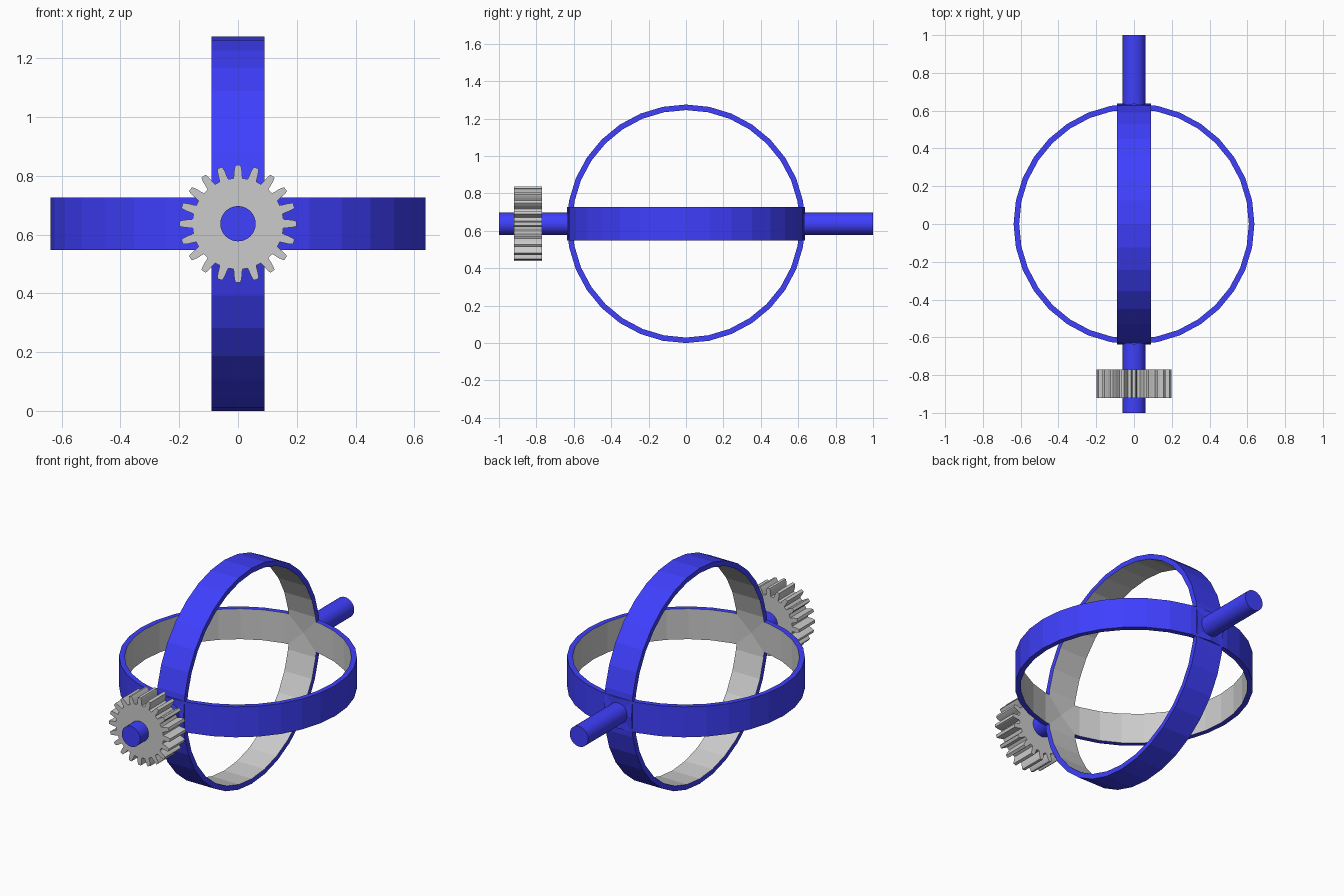
import bpy, math
from mathutils import Matrix

if "Cube" in bpy.data.objects:
    bpy.data.objects.remove(bpy.data.objects["Cube"])

CZ = 0.6375                      # height of the common centre
R_OUT, R_IN, HALF_W = 0.6375, 0.608, 0.09
SIDES = 32

blue = bpy.data.materials.new("blue")
blue.diffuse_color = (0.05, 0.05, 1.0, 1.0)
blue.use_nodes = True
blue.node_tree.nodes["Principled BSDF"].inputs["Base Color"].default_value = blue.diffuse_color


def add_object(name, verts, faces, rot, mat=None):
    mesh = bpy.data.meshes.new(name)
    mesh.from_pydata(verts, [], faces)
    mesh.transform(Matrix.Translation((0, 0, CZ)) @ rot)
    if mat:
        mesh.materials.append(mat)
    obj = bpy.data.objects.new(name, mesh)
    bpy.context.collection.objects.link(obj)
    return obj


def sweep(name, profile, rot, mat=None):
    """Revolve an open (radius, height) profile about local z."""
    n = len(profile)
    verts = [(r * math.cos(a), r * math.sin(a), z)
             for a in (2 * math.pi * i / SIDES for i in range(SIDES))
             for r, z in profile]
    faces = [(i * n + j, (i + 1) % SIDES * n + j,
              (i + 1) % SIDES * n + j + 1, i * n + j + 1)
             for i in range(SIDES) for j in range(n - 1)]
    return add_object(name, verts, faces, rot, mat)


def prism(name, outline, y0, y1, mat=None):
    """Extrude an (x, z) outline along y."""
    n = len(outline)
    verts = [(x, y, z) for y in (y0, y1) for x, z in outline]
    faces = [tuple(range(n)), tuple(range(2 * n - 1, n - 1, -1))]
    faces += [(i, i + n, (i + 1) % n + n, (i + 1) % n) for i in range(n)]
    return add_object(name, verts, faces, Matrix.Identity(4), mat)


def polar(r, deg):
    a = math.radians(deg)
    return r * math.cos(a), r * math.sin(a)


# Two crossed rings: blue outside and rims, grey inner lining
for label, rot in (("horizontal", Matrix.Identity(4)),
                   ("vertical", Matrix.Rotation(math.pi / 2, 4, 'Y'))):
    sweep(label + "_ring", [(R_IN, -HALF_W), (R_OUT, -HALF_W),
                            (R_OUT, HALF_W), (R_IN, HALF_W)], rot, blue)
    sweep(label + "_ring_lining", [(R_IN, HALF_W), (R_IN, -HALF_W)], rot)

# Stub shafts in front and behind
circle = [polar(0.06, 360 * i / SIDES) for i in range(SIDES)]
prism("front_shaft", circle, -1.0, -0.62, blue)
prism("back_shaft", circle, 0.62, 1.0, blue)

# Spur gear on the front shaft: flank as (radius, half angle)
TEETH = 20
flank = [(0.155, 5.8), (0.163, 5.0), (0.18, 4.2), (0.193, 3.2), (0.2, 2.4)]
outline = []
for t in range(TEETH):
    mid = 360 * t / TEETH
    outline += [polar(r, mid - h) for r, h in flank]
    outline += [polar(r, mid + h) for r, h in reversed(flank)]
prism("gear", outline, -0.92, -0.77)
